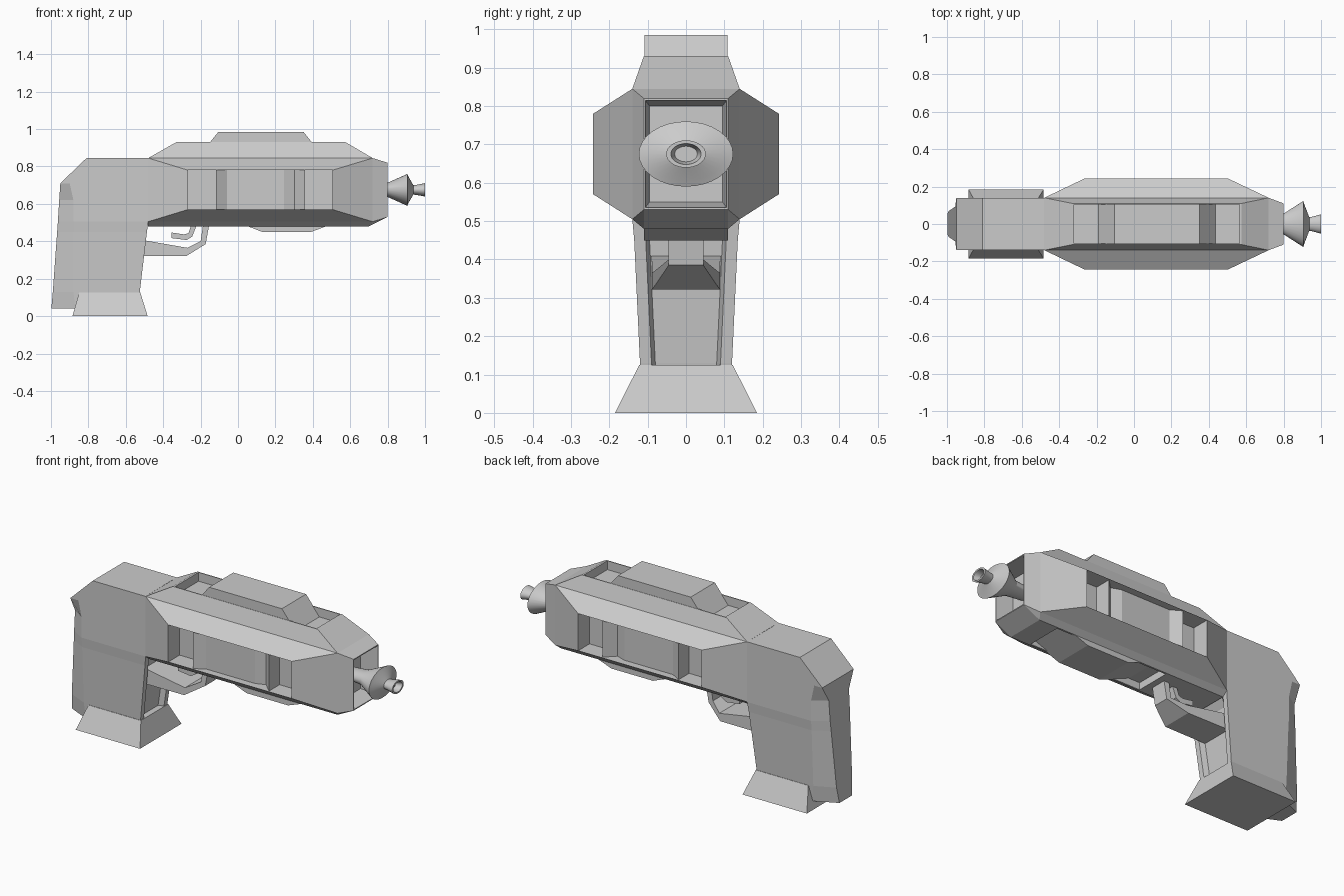
import bpy, bmesh, math

if "Cube" in bpy.data.objects:
    bpy.data.objects.remove(bpy.data.objects["Cube"])


def loft(name, loops, caps=True):
    """Join equal-length loops of 3D points into one mesh."""
    bm = bmesh.new()
    rows = [[bm.verts.new(p) for p in loop] for loop in loops]
    n = len(rows[0])
    for a, b in zip(rows, rows[1:]):
        for i in range(n):
            j = (i + 1) % n
            bm.faces.new((a[i], a[j], b[j], b[i]))
    if caps:
        bm.faces.new(rows[0][::-1])
        bm.faces.new(rows[-1])
    bmesh.ops.remove_doubles(bm, verts=bm.verts, dist=1e-5)
    bmesh.ops.dissolve_degenerate(bm, edges=bm.edges, dist=1e-5)
    bmesh.ops.recalc_face_normals(bm, faces=bm.faces)
    me = bpy.data.meshes.new(name)
    bm.to_mesh(me)
    bm.free()
    ob = bpy.data.objects.new(name, me)
    bpy.context.collection.objects.link(ob)
    return ob


def prism(name, pts, w):
    """Side profile (x, z) widened to +-w in y; w may vary per point."""
    ws = w if isinstance(w, list) else [w] * len(pts)
    return loft(name, [[(x, s * h, z) for (x, z), h in zip(pts, ws)] for s in (-1, 1)])


def mirror_y(ob):
    ob.modifiers.new("mirror", 'MIRROR').use_axis = (False, True, False)


def cut(ob, cutter):
    cutter.hide_render = True
    mod = ob.modifiers.new("cut", 'BOOLEAN')
    mod.operation = 'DIFFERENCE'
    mod.object = cutter
    bpy.context.view_layer.objects.active = ob
    bpy.ops.object.modifier_apply(modifier=mod.name)
    bpy.data.objects.remove(cutter)


def rect(x0, x1, z0, z1, y):
    return [(x0, y, z0), (x1, y, z0), (x1, y, z1), (x0, y, z1)]


# Body core: narrow outline at y=.11, shoulder outline at y=.14
inner = [(-.48, .845), (-.33, .93), (.575, .93), (.72, .845), (.80, .82),
         (.80, .53), (.70, .48), (-.48, .48)]
outer = [(-.48, .845), (-.48, .845), (.72, .845), (.72, .845), (.72, .845),
         (.72, .505), (.72, .505), (-.48, .505)]
core = loft("body_core", [[(x, y, z) for x, z in o] for y, o in
                          ((-.14, outer), (-.11, inner), (.11, inner), (.14, outer))])

# Slots in the top and underside, and the muzzle pocket
cut(core, prism("top_slot", [(-.32, .88), (.565, .88), (.565, 1.0), (-.32, 1.0)], .105))
cut(core, prism("bottom_slot", [(-.12, .52), (.58, .52), (.58, .4), (-.12, .4)], .10))
cut(core, loft("muzzle_pocket", [[(x, s * y, z) for s, z in
                                  ((-1, z0), (1, z0), (1, z1), (-1, z1))]
                                 for x, y, z0, z1 in ((.70, .095, .55, .80),
                                                      (.81, .107, .534, .816))]))

# Bevelled side shells with an open window
shell = loft("side_shell", [rect(-.48, .72, .505, .845, .14),
                            rect(-.267, .505, .57, .78, .242),
                            rect(-.267, .505, .57, .78, .135)], caps=False)
mirror_y(shell)

# Panel standing in each window
plan = [(-.118, .13), (-.118, .235), (-.059, .20), (.246, .20),
        (.302, .18), (.358, .235), (.358, .13)]
panel = loft("window_panel", [[(x, y, z) for x, y in plan] for z in (.57, .78)])
mirror_y(panel)

# Top ridge and underside block
prism("top_ridge", [(-.19, .88), (-.105, .985), (.35, .985), (.435, .88)], .108)
prism("underside_block", [(-.05, .52), (.13, .45), (.39, .45), (.58, .52)], .11)


# Grip: horizontal sections with chamfered back and grooved front
def section(z, xb, wb, xm, w, xf, g, d):
    half = [(xb, wb), (xm, w), (xf, w), (xf, g), (xf - d, g - .01)]
    return [(x, y, z) for x, y in half] + [(x, -y, z) for x, y in half[::-1]]


loft("grip", [section(*r) for r in (
    (.04, -.998, .055, -.87, .115, -.54, .09, .03),
    (.13, -.99, .07, -.88, .12, -.525, .09, .03),
    (.45, -.967, .085, -.88, .135, -.487, .105, .03),
    (.505, -.963, .088, -.88, .14, -.48, .11, .001),
    (.62, -.956, .09, -.88, .14, -.48, .11, .001),
    (.71, -.95, .14, -.90, .14, -.48, .11, .001),
    (.845, -.81, .14, -.80, .14, -.48, .11, .001))])

# Flared base of the grip
loft("grip_base", [[(x0, -w, z), (x1, -w, z), (x1, w, z), (x0, w, z)]
                   for x0, x1, w, z in ((-.885, -.483, .185, 0), (-.85, -.522, .122, .125))])

# Trigger guard, wide at the grip and narrow in front
prism("trigger_guard", [(-.54, .412), (-.27, .365), (-.20, .40), (-.185, .50),
                        (-.152, .50), (-.173, .385), (-.275, .322), (-.54, .322)],
      [.09, .088, .045, .045, .045, .045, .088, .09])
prism("trigger", [(-.355, .447), (-.355, .417), (-.275, .407), (-.245, .425),
                  (-.215, .50), (-.245, .50), (-.265, .443), (-.29, .437)], .03)

# Muzzle: elliptical turned profile (x, share of the full radius)
profile = [(.69, .35), (.80, .45), (.905, 1.0), (.912, .82), (.937, .30),
           (.955, .32), (1.0, .42), (1.0, .32), (.965, .24)]
N = 32
muzzle = loft("muzzle", [[(x, .123 * r * math.cos(2 * math.pi * i / N),
                           .675 + .085 * r * math.sin(2 * math.pi * i / N))
                          for i in range(N)] for x, r in profile])
bpy.context.view_layer.objects.active = muzzle
muzzle.select_set(True)
bpy.ops.object.shade_smooth_by_angle(angle=math.radians(25))
